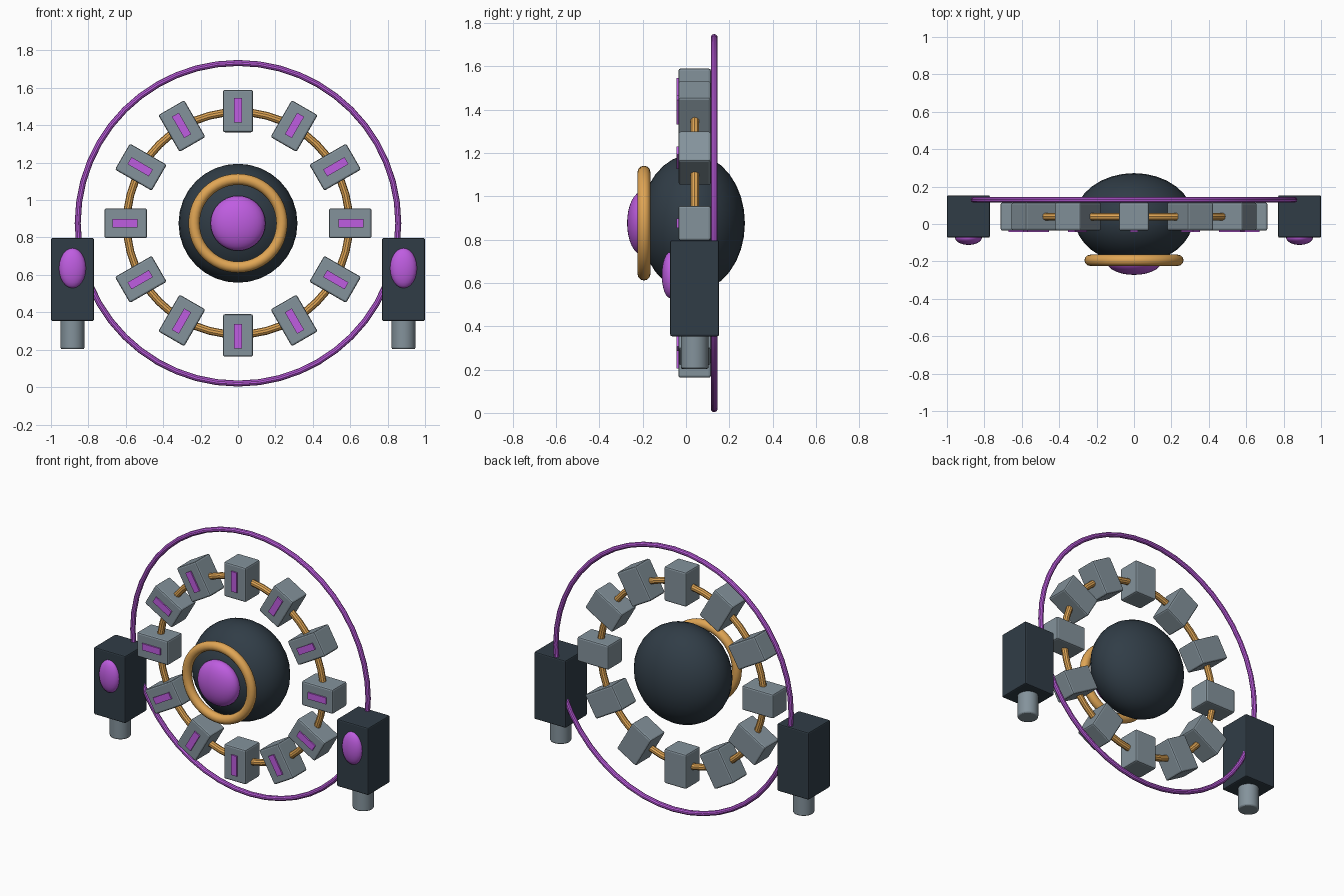
import bpy
from math import sin, cos, pi, radians

if "Cube" in bpy.data.objects:
    bpy.data.objects.remove(bpy.data.objects["Cube"])

CZ = 0.876   # height of the common ring axis
AY = 0.04    # depth centre of the blocks and pods


def material(name, rgb):
    m = bpy.data.materials.new(name)
    m.diffuse_color = (*rgb, 1)
    m.use_nodes = True
    m.node_tree.nodes["Principled BSDF"].inputs["Base Color"].default_value = m.diffuse_color
    return m


DARK = material("dark_shell", (0.030, 0.046, 0.062))
STEEL = material("steel", (0.23, 0.29, 0.33))
GOLD = material("gold", (0.75, 0.38, 0.09))
VIOLET = material("violet_glow", (0.52, 0.11, 0.75))


def finish(name, mat, bevel=0.0, smooth=True):
    ob = bpy.context.object
    ob.name = name
    ob.data.materials.append(mat)
    bpy.ops.object.transform_apply(location=False, rotation=False, scale=True)
    if smooth:
        bpy.ops.object.shade_smooth_by_angle(angle=radians(35))
    if bevel:
        mod = ob.modifiers.new("bevel", "BEVEL")
        mod.width = bevel
        mod.segments = 2
    return ob


def box(name, loc, size, mat, angle=0.0, bevel=0.0):
    bpy.ops.mesh.primitive_cube_add(size=1, location=loc, rotation=(0, angle, 0))
    bpy.context.object.scale = size
    return finish(name, mat, bevel, smooth=False)


def ball(name, loc, radii, mat, segs=32, rings=16):
    bpy.ops.mesh.primitive_uv_sphere_add(segments=segs, ring_count=rings, radius=1, location=loc)
    bpy.context.object.scale = radii
    return finish(name, mat)


def ring(name, y, major, minor, mat, segs=48, sides=10):
    bpy.ops.mesh.primitive_torus_add(location=(0, y, CZ), rotation=(pi / 2, 0, 0),
                                     major_radius=major, minor_radius=minor,
                                     major_segments=segs, minor_segments=sides)
    return finish(name, mat)


# Central core with its framed lens
ball("core", (0, 0.03, CZ), (0.318, 0.242, 0.318), DARK)
ring("lens_frame", -0.194, 0.235, 0.030, GOLD, sides=12)
ball("lens", (0, -0.2, CZ), (0.147, 0.072, 0.147), VIOLET)

# Rings around the core
ring("block_ring", AY, 0.595, 0.021, GOLD)
ring("outer_ring", 0.13, 0.857, 0.016, VIOLET)

# Twelve blocks with glowing slots, local z pointing outwards
for i in range(12):
    a = i * pi / 6
    x, z = sin(a), cos(a)
    box(f"block_{i + 1}", (0.6 * x, AY, CZ + 0.6 * z), (0.16, 0.15, 0.227), STEEL, a, 0.01)
    box(f"block_slot_{i + 1}", (0.604 * x, -0.034, CZ + 0.604 * z), (0.043, 0.02, 0.132), VIOLET, a)

# Side pods, each with an eye and a nozzle below
for label, s in (("left", -1), ("right", 1)):
    x = s * 0.885
    box(f"pod_{label}", (x, AY, 0.575), (0.23, 0.226, 0.443), DARK, bevel=0.008)
    ball(f"pod_eye_{label}", (x, -0.072, 0.636), (0.072, 0.04, 0.107), VIOLET, 24, 12)
    bpy.ops.mesh.primitive_cylinder_add(vertices=24, radius=0.064, depth=0.2, location=(x, AY, 0.303))
    finish(f"pod_nozzle_{label}", STEEL, bevel=0.008).modifiers["bevel"].limit_method = "ANGLE"
